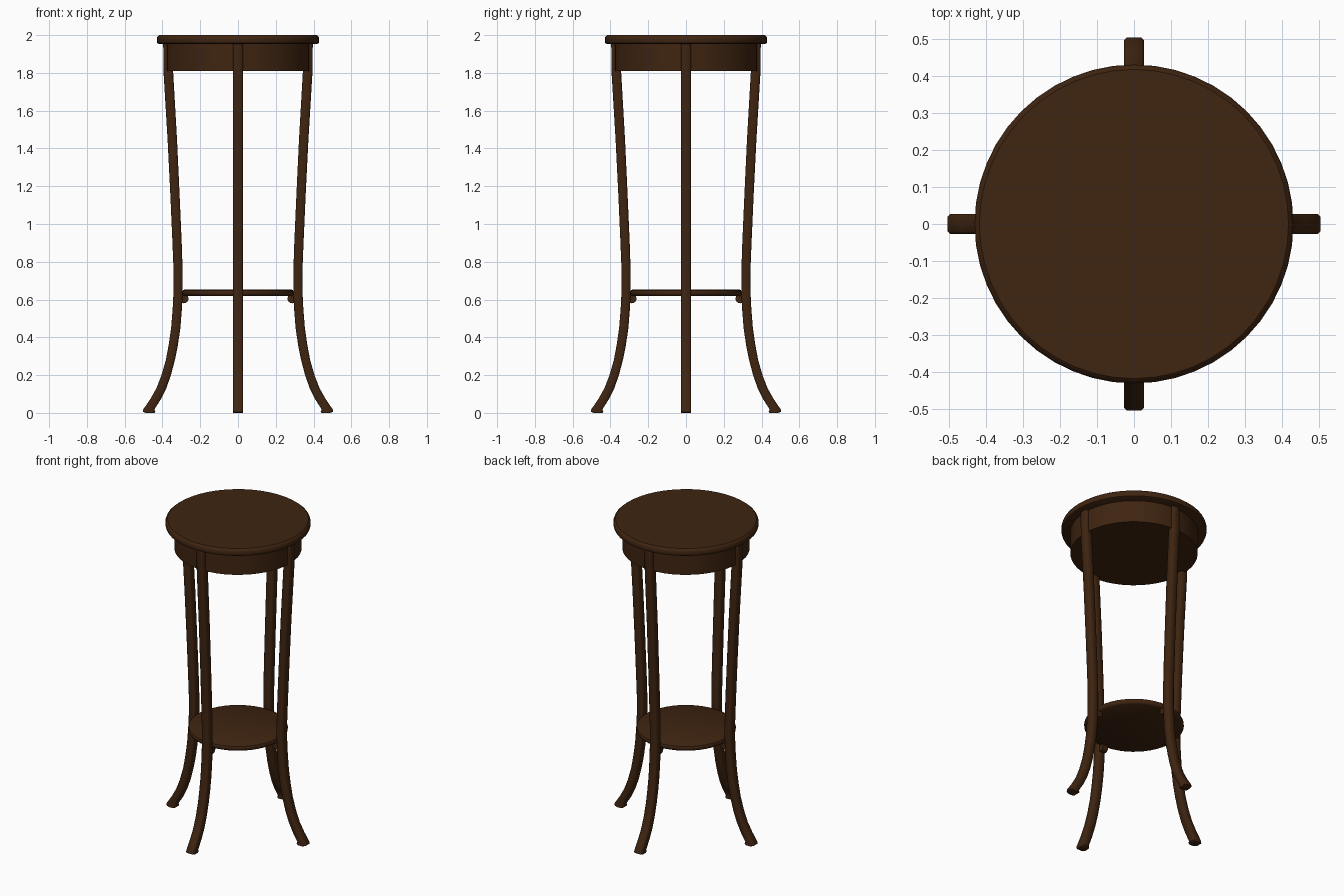
import bpy, bmesh, math
from mathutils import Matrix, Vector

if "Cube" in bpy.data.objects:
    bpy.data.objects.remove(bpy.data.objects["Cube"])

wood = bpy.data.materials.new("dark brown wood")
wood.diffuse_color = (0.05, 0.018, 0.0055, 1)
wood.use_nodes = True
wood.node_tree.nodes["Principled BSDF"].inputs["Base Color"].default_value = wood.diffuse_color


def finish(name, bm, angle=35):
    bmesh.ops.recalc_face_normals(bm, faces=bm.faces)
    mesh = bpy.data.meshes.new(name)
    bm.to_mesh(mesh)
    bm.free()
    mesh.materials.append(wood)
    ob = bpy.data.objects.new(name, mesh)
    bpy.context.collection.objects.link(ob)
    bpy.ops.object.select_all(action='DESELECT')
    bpy.context.view_layer.objects.active = ob
    ob.select_set(True)
    bpy.ops.object.shade_smooth_by_angle(angle=math.radians(angle))
    return ob


def turned(name, profile, sides=48):
    """Closed round part from (radius, height) rings, bottom to top."""
    bm = bmesh.new()
    rings = []
    for r, z in profile:
        rings.append([bm.verts.new((r * math.cos(2 * math.pi * i / sides),
                                    r * math.sin(2 * math.pi * i / sides), z))
                      for i in range(sides)])
    for a, b in zip(rings, rings[1:]):
        for i in range(sides):
            j = (i + 1) % sides
            bm.faces.new((a[i], a[j], b[j], b[i]))
    bm.faces.new(rings[0][::-1])
    bm.faces.new(rings[-1])
    return finish(name, bm)


# Round top with eased edge, apron drum below it, lower shelf
turned("table_top", [(0.418, 1.953), (0.427, 1.958), (0.43, 1.966),
                     (0.43, 1.982), (0.426, 1.993), (0.417, 2.0)])
turned("apron", [(0.377, 1.81), (0.377, 1.955)])
turned("lower_shelf", [(0.283, 0.618), (0.291, 0.623), (0.295, 0.632),
                       (0.295, 0.64), (0.291, 0.649), (0.283, 0.653)])

# Leg side profile: inner radius, outer radius, height
LEG = [(0.444, 0.488, 0.0), (0.438, 0.503, 0.006), (0.443, 0.502, 0.018),
       (0.410, 0.466, 0.07), (0.380, 0.432, 0.13), (0.355, 0.405, 0.2),
       (0.334, 0.382, 0.28), (0.318, 0.367, 0.36), (0.305, 0.354, 0.45),
       (0.297, 0.346, 0.55), (0.293, 0.341, 0.65), (0.293, 0.341, 0.75),
       (0.298, 0.347, 0.9), (0.309, 0.358, 1.15), (0.323, 0.373, 1.45),
       (0.343, 0.394, 1.8), (0.346, 0.396, 1.955)]
HALF, EASE = 0.027, 0.007

for k, side in enumerate(("right", "back", "left", "front")):
    turn = Matrix.Rotation(k * math.pi / 2, 4, 'Z')

    # Curved leg with eased corners
    bm = bmesh.new()
    rings = []
    for a, b, z in LEG:
        section = [(a + EASE, -HALF), (b - EASE, -HALF), (b, -HALF + EASE), (b, HALF - EASE),
                   (b - EASE, HALF), (a + EASE, HALF), (a, HALF - EASE), (a, -HALF + EASE)]
        rings.append([bm.verts.new(turn @ Vector((x, y, z))) for x, y in section])
    for lo, hi in zip(rings, rings[1:]):
        for i in range(8):
            j = (i + 1) % 8
            bm.faces.new((lo[i], lo[j], hi[j], hi[i]))
    bm.faces.new(rings[0][::-1])
    bm.faces.new(rings[-1])
    finish(side + "_leg", bm, 50)

    # Rounded block holding the shelf against the leg
    bm = bmesh.new()
    place = turn @ Matrix.Translation((0.287, 0, 0.605)) @ Matrix.Rotation(math.pi / 2, 4, 'X')
    bmesh.ops.create_cone(bm, cap_ends=True, segments=16, radius1=0.025, radius2=0.025,
                          depth=0.04, matrix=place)
    finish(side + "_shelf_block", bm)
